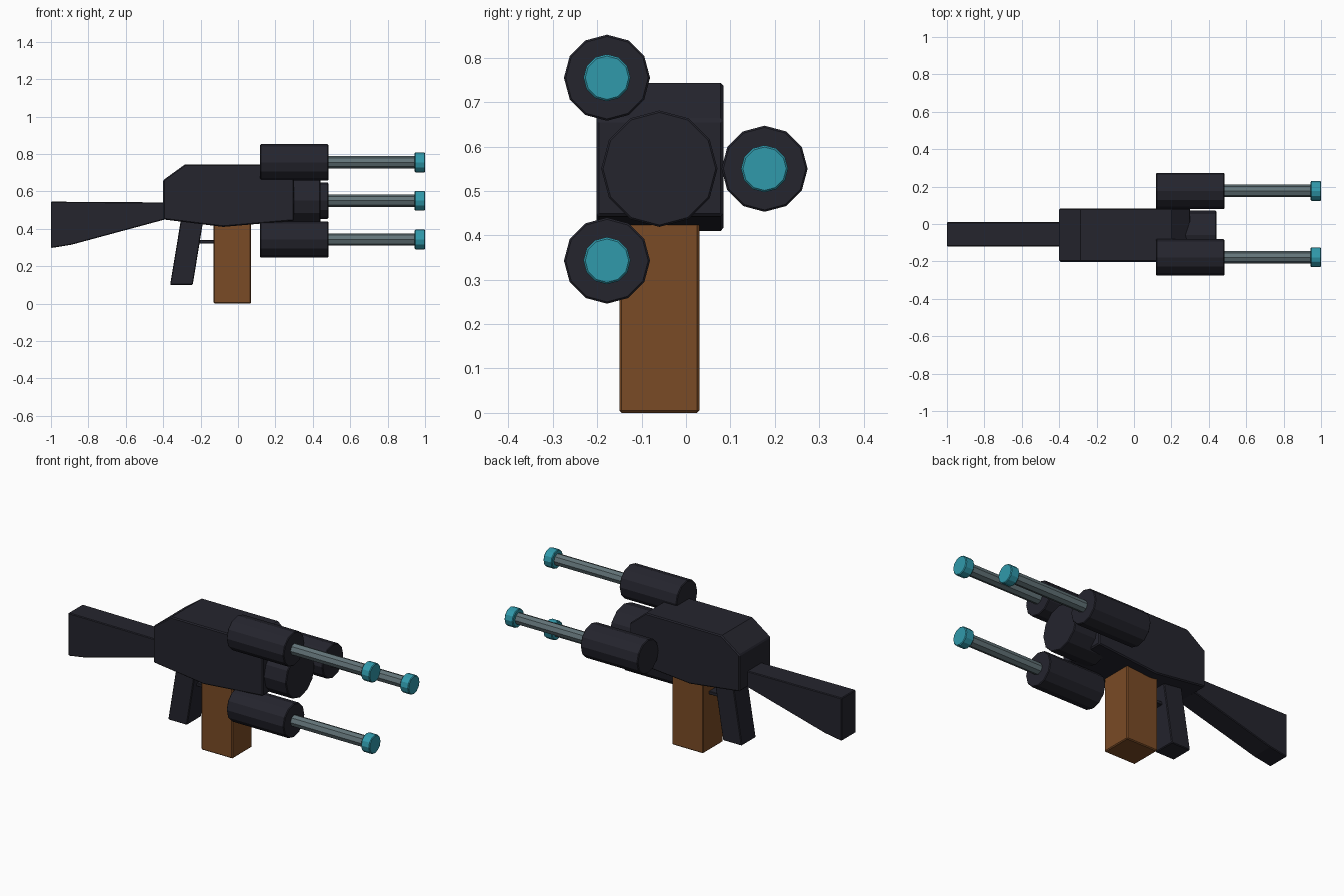
import bpy, bmesh, math
from mathutils import Matrix

if "Cube" in bpy.data.objects:
    bpy.data.objects.remove(bpy.data.objects["Cube"])


def material(name, color):
    m = bpy.data.materials.new(name)
    m.diffuse_color = (*color, 1)
    m.use_nodes = True
    m.node_tree.nodes["Principled BSDF"].inputs["Base Color"].default_value = m.diffuse_color
    return m


DARK = material("dark gunmetal", (0.018, 0.018, 0.027))
BROWN = material("brown", (0.195, 0.07, 0.019))
GREY = material("steel grey", (0.125, 0.175, 0.19))
TEAL = material("teal", (0.03, 0.32, 0.41))


def finish(bm, name, mat, bevel):
    bmesh.ops.recalc_face_normals(bm, faces=bm.faces)
    mesh = bpy.data.meshes.new(name)
    bm.to_mesh(mesh)
    bm.free()
    mesh.materials.append(mat)
    ob = bpy.data.objects.new(name, mesh)
    bpy.context.collection.objects.link(ob)
    if bevel:
        mod = ob.modifiers.new("edge bevel", 'BEVEL')
        mod.width = bevel
        mod.segments = 1
        mod.limit_method = 'ANGLE'
        mod.angle_limit = math.radians(40)
    return ob


def slab(name, profile, y0, y1, mat, bevel=0.004):
    """Side profile (x, z) extruded from y0 to y1."""
    bm = bmesh.new()
    face = bm.faces.new([bm.verts.new((x, y0, z)) for x, z in profile])
    ext = bmesh.ops.extrude_face_region(bm, geom=[face])
    for v in ext["geom"]:
        if isinstance(v, bmesh.types.BMVert):
            v.co.y = y1
    return finish(bm, name, mat, bevel)


def tube(name, x0, x1, y, z, r, mat, sides=12, bevel=0.004):
    """Closed cylinder running along x."""
    bm = bmesh.new()
    bmesh.ops.create_cone(
        bm, cap_ends=True, segments=sides, radius1=r, radius2=r, depth=x1 - x0,
        matrix=Matrix.Translation(((x0 + x1) / 2, y, z)) @ Matrix.Rotation(math.pi / 2, 4, 'Y'))
    return finish(bm, name, mat, bevel)


def box(x0, x1, z0, z1):
    return [(x0, z0), (x1, z0), (x1, z1), (x0, z1)]


# Receiver, with sloped ends and a shallow keel
slab("receiver", [(-0.4, 0.45), (-0.08, 0.41), (0.3, 0.443), (0.3, 0.66),
                  (0.2, 0.743), (-0.285, 0.743), (-0.4, 0.66)], -0.202, 0.084, DARK, 0.006)

# Shoulder stock, grip, magazine and trigger bar
slab("stock", [(-1, 0.297), (-0.89, 0.315), (-0.39, 0.45), (-0.39, 0.541), (-1, 0.545)],
     -0.12, 0.01, DARK)
slab("grip", [(-0.363, 0.10), (-0.242, 0.10), (-0.185, 0.45), (-0.305, 0.45)],
     -0.12, 0.01, DARK)
slab("magazine", box(-0.13, 0.07, 0.0, 0.43), -0.15, 0.03, BROWN, 0.005)
slab("trigger_bar", box(-0.215, -0.12, 0.322, 0.34), -0.085, -0.025, DARK, 0.002)

# Central hub between the barrels
tube("hub", 0.2, 0.44, -0.06, 0.55, 0.131, DARK)

# Three barrels: housing, rod and tip
for i, (y, z) in enumerate([(-0.178, 0.755), (-0.178, 0.343), (0.177, 0.55)], 1):
    tube(f"barrel_housing_{i}", 0.118, 0.483, y, z, 0.097, DARK)
    tube(f"barrel_rod_{i}", 0.47, 0.955, y, z, 0.033, GREY, 8, 0)
    tube(f"barrel_tip_{i}", 0.945, 1.0, y, z, 0.053, TEAL, 12, 0.004)
